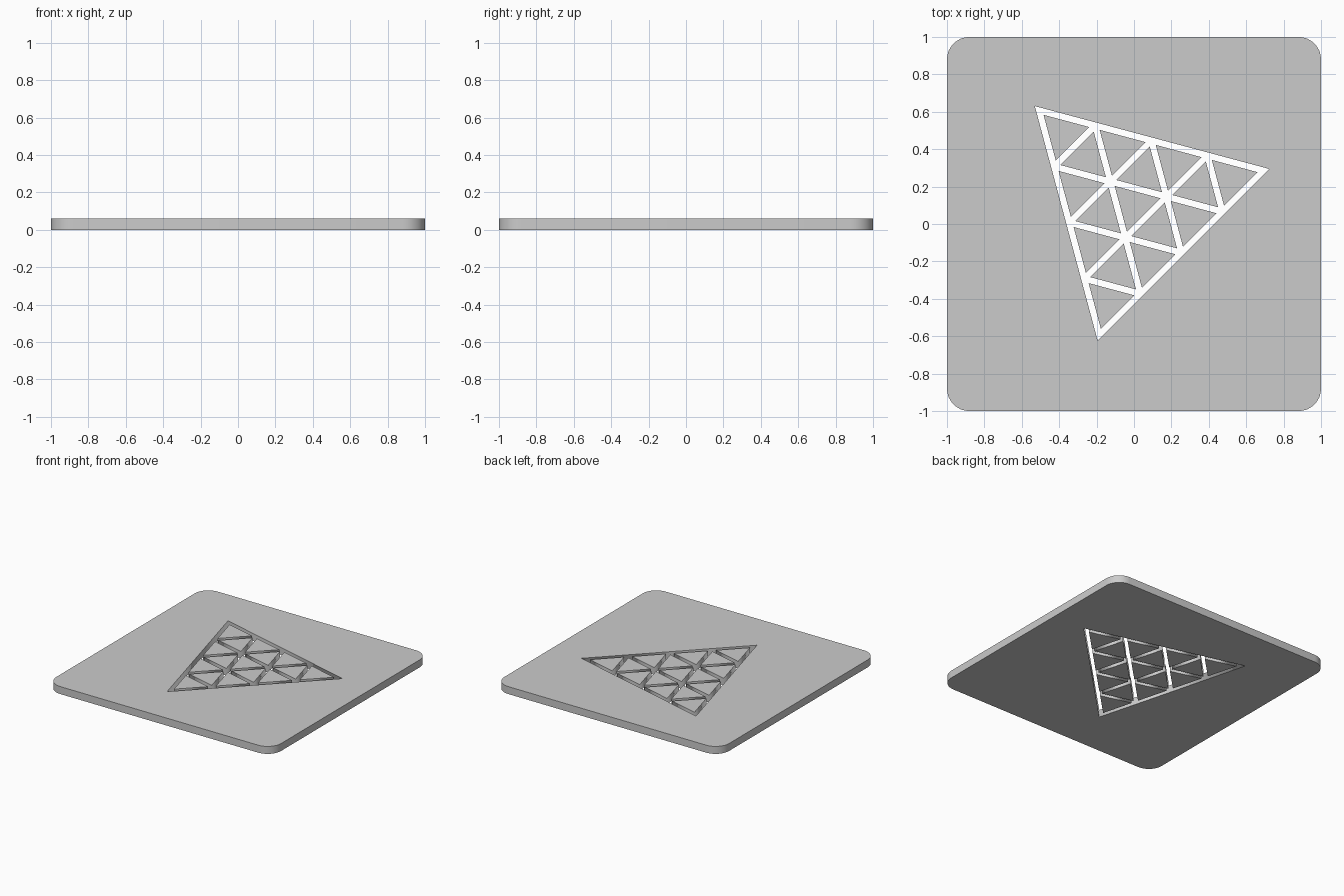
import bpy
from math import sin, cos, pi, radians, sqrt
from mathutils import Vector

if "Cube" in bpy.data.objects:
    bpy.data.objects.remove(bpy.data.objects["Cube"])

THICK = 0.06
CENTER = Vector((0, 0.1))
SLOT = 0.033          # slot width
OUTER_R = 0.75        # circumradius of the triangular opening
N = 4                 # small triangles per side


def triangle(c, r, angle):
    return [c + Vector((cos(angle + k * 2 * pi / 3), sin(angle + k * 2 * pi / 3))) * r
            for k in range(3)]


def slab(name, loops):
    """Extrude filled 2D loops (nested loops become holes) into a flat mesh."""
    cu = bpy.data.curves.new(name, 'CURVE')
    cu.dimensions = '2D'
    cu.fill_mode = 'BOTH'
    cu.extrude = THICK / 2
    for pts in loops:
        sp = cu.splines.new('POLY')
        sp.points.add(len(pts) - 1)
        for p, co in zip(sp.points, pts):
            p.co = (co[0], co[1], 0, 1)
        sp.use_cyclic_u = True
    ob = bpy.data.objects.new(name, cu)
    ob.location.z = THICK / 2
    bpy.context.collection.objects.link(ob)
    bpy.ops.object.select_all(action='DESELECT')
    ob.select_set(True)
    bpy.context.view_layer.objects.active = ob
    bpy.ops.object.convert(target='MESH')


# Rounded square plate with the triangular opening
R, SEG = 0.12, 8
outline = []
for i, (sx, sy) in enumerate([(1, 1), (-1, 1), (-1, -1), (1, -1)]):
    for k in range(SEG + 1):
        a = (i + k / SEG) * pi / 2
        outline.append(Vector((sx * (1 - R) + R * cos(a), sy * (1 - R) + R * sin(a))))
slab("plate", [outline, triangle(CENTER, OUTER_R, radians(15))])

# Small triangular tiles left between the lattice of slots
B, A, C = triangle(CENTER, OUTER_R - SLOT, radians(15))
u, v = (B - A) / N, (C - A) / N
tile_r = u.length / sqrt(3) - SLOT
tiles = []
for i in range(N):
    for j in range(N - i):
        p = A + u * i + v * j
        tiles.append(triangle(p + (u + v) / 3, tile_r, radians(15)))
        if i + j < N - 1:
            tiles.append(triangle(p + (u + v) * 2 / 3, tile_r, radians(75)))
slab("triangle_tiles", tiles)
